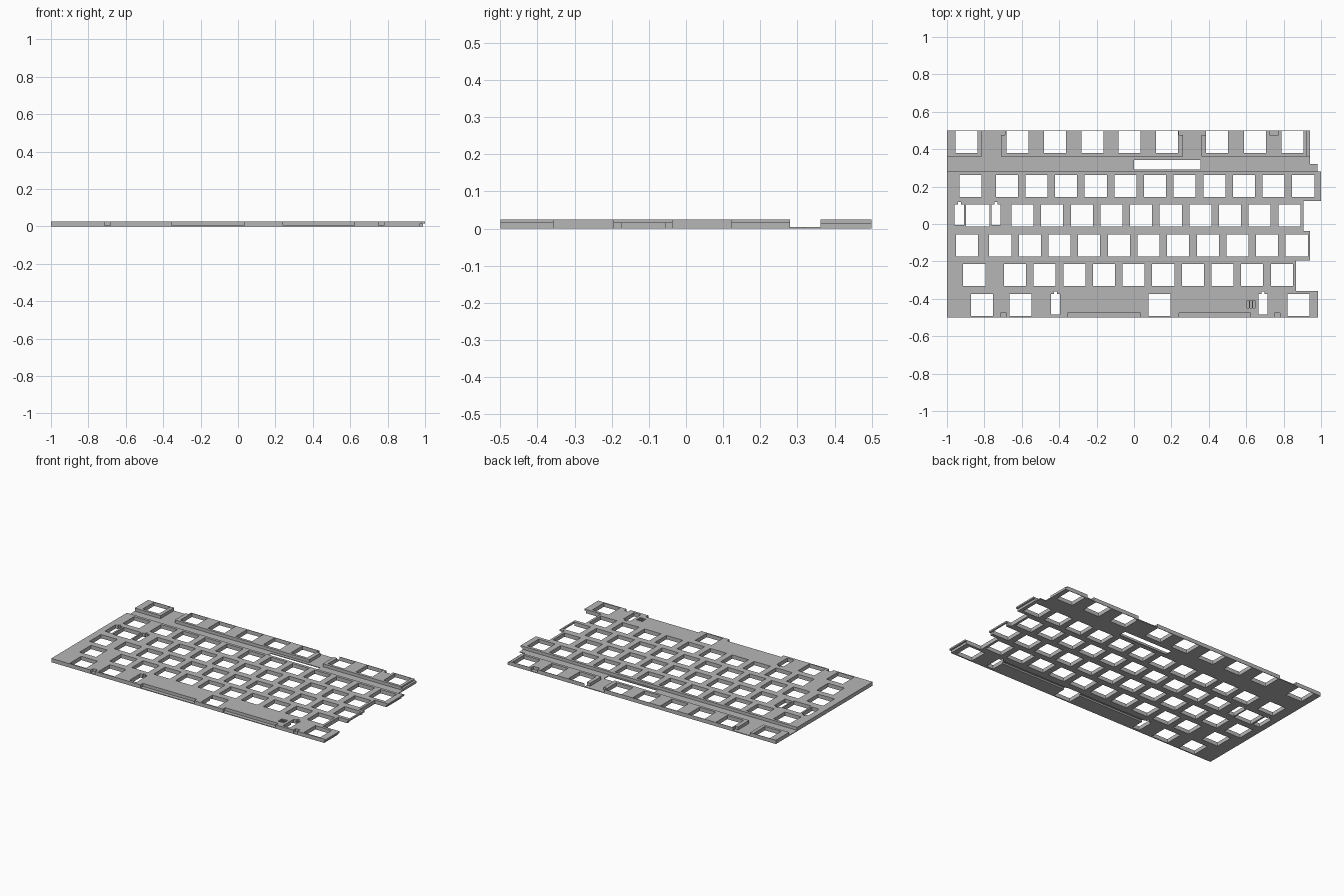
import bpy
import bmesh

cube = bpy.data.objects.get("Cube")
if cube:
    bpy.data.objects.remove(cube, do_unlink=True)

T = 0.025       # plate thickness
FLOOR = 0.005   # height left under recesses
U = 0.1585      # key pitch
KEY = 0.118     # key opening size

grey = bpy.data.materials.new("plate grey")
grey.use_nodes = True
grey.diffuse_color = (0.47, 0.47, 0.47, 1)
bsdf = next(n for n in grey.node_tree.nodes if n.type == 'BSDF_PRINCIPLED')
bsdf.inputs["Base Color"].default_value = (0.47, 0.47, 0.47, 1)
bsdf.inputs["Roughness"].default_value = 0.7


def make_object(name, bm):
    bmesh.ops.recalc_face_normals(bm, faces=bm.faces[:])
    mesh = bpy.data.meshes.new(name)
    bm.to_mesh(mesh)
    bm.free()
    mesh.materials.append(grey)
    obj = bpy.data.objects.new(name, mesh)
    bpy.context.collection.objects.link(obj)
    return obj


def extrude_profile(bm, points, z0, z1):
    face = bm.faces.new([bm.verts.new((x, y, z0)) for x, y in points])
    top = bmesh.ops.extrude_face_region(bm, geom=[face])["geom"]
    for v in top:
        if isinstance(v, bmesh.types.BMVert):
            v.co.z = z1


def box(bm, x0, x1, y0, y1, z0, z1):
    extrude_profile(bm, [(x0, y0), (x1, y0), (x1, y1), (x0, y1)], z0, z1)


# Plate outline: straight left side, stepped right side
bm = bmesh.new()
steps = [(0.985, -0.5, -0.357), (0.865, -0.357, -0.195), (0.94, -0.195, -0.037),
         (0.905, -0.037, 0.122), (1.0, 0.122, 0.28), (0.98, 0.28, 0.32), (0.94, 0.32, 0.5)]
outline = [(-1, -0.5)]
for x, y0, y1 in steps:
    outline += [(x, y0), (x, y1)]
outline.append((-1, 0.5))
extrude_profile(bm, outline, 0, T)
plate = make_object("switch_plate", bm)

# Key openings: row centre, single keys, then start and count of a run
holes = bmesh.new()
rows = [
    (0.438, [-0.895], -0.623, 5, 0.2),
    (0.438, [], 0.444, 3, 0.202),
    (0.203, [-0.875], -0.68, 11, U),
    (0.045, [], -0.596, 10, U),
    (-0.115, [-0.893], -0.715, 11, U),
    (-0.273, [-0.854], -0.636, 10, U),
    (-0.433, [-0.813, -0.607, 0.136, 0.88], 0, 0, U),
]
h = KEY / 2
for y, singles, start, count, pitch in rows:
    for x in singles + [start + i * pitch for i in range(count)]:
        box(holes, x - h, x + h, y - h, y + h, -0.05, 0.08)
box(holes, -0.898, -0.772, 0.045 - h, 0.045 + h, -0.05, 0.08)

# Long cable slot
box(holes, 0, 0.355, 0.291, 0.342, -0.05, 0.08)

# Stabiliser slots with a small nub at the back
for x, y in [(-0.934, -0.005), (-0.738, -0.005), (-0.42, -0.484), (0.69, -0.484)]:
    w, n, d = 0.025, 0.008, 0.11
    extrude_profile(holes, [(x - w, y), (x + w, y), (x + w, y + d), (x + n, y + d),
                            (x + n, y + d + 0.012), (x - n, y + d + 0.012),
                            (x - n, y + d), (x - w, y + d)], -0.05, 0.08)

# Recesses from above: groove, gaps between islands, edge notches
recess = bmesh.new()
box(recess, -1.1, 1.1, 0.28, 0.362, FLOOR, 0.08)
for x0, x1 in [(-0.813, -0.71), (0.263, 0.36)]:
    box(recess, x0, x1, 0.35, 0.6, FLOOR, 0.08)
for x0, x1 in [(-0.75, -0.69), (0.24, 0.3), (0.33, 0.385), (0.725, 0.772)]:
    box(recess, x0, x1, 0.475, 0.6, FLOOR, 0.08)
for x0, x1 in [(-0.715, -0.683), (-0.355, 0.035), (0.24, 0.622), (0.75, 0.78)]:
    box(recess, x0, x1, -0.6, -0.475, FLOOR, 0.08)
for i in range(3):
    x = 0.609 + i * 0.016
    box(recess, x - 0.005, x + 0.005, -0.45, -0.408, FLOOR, 0.08)

# Ledge beside the back right island
ledge = bmesh.new()
box(ledge, 0.926, 1.1, 0.35, 0.6, 0.015, 0.08)

# Undercuts along the right edge and the stabiliser wire channel
under = bmesh.new()
for x, y0, y1 in [steps[0], steps[2], steps[4]]:
    box(under, x - 0.012, x + 0.02, y0 - 0.004, y1 + 0.004, -0.05, 0.015)
box(under, -0.42, 0.69, -0.4, -0.378, -0.05, 0.01)

# Cut everything out of the plate
for name, shape in [("recess_cutter", recess), ("ledge_cutter", ledge),
                    ("undercut_cutter", under), ("opening_cutter", holes)]:
    cutter = make_object(name, shape)
    mod = plate.modifiers.new(name, 'BOOLEAN')
    mod.operation = 'DIFFERENCE'
    mod.solver = 'EXACT'
    mod.use_self = True
    mod.object = cutter
    bpy.context.view_layer.objects.active = plate
    with bpy.context.temp_override(object=plate, active_object=plate):
        bpy.ops.object.modifier_apply(modifier=name)
    bpy.data.objects.remove(cutter, do_unlink=True)
